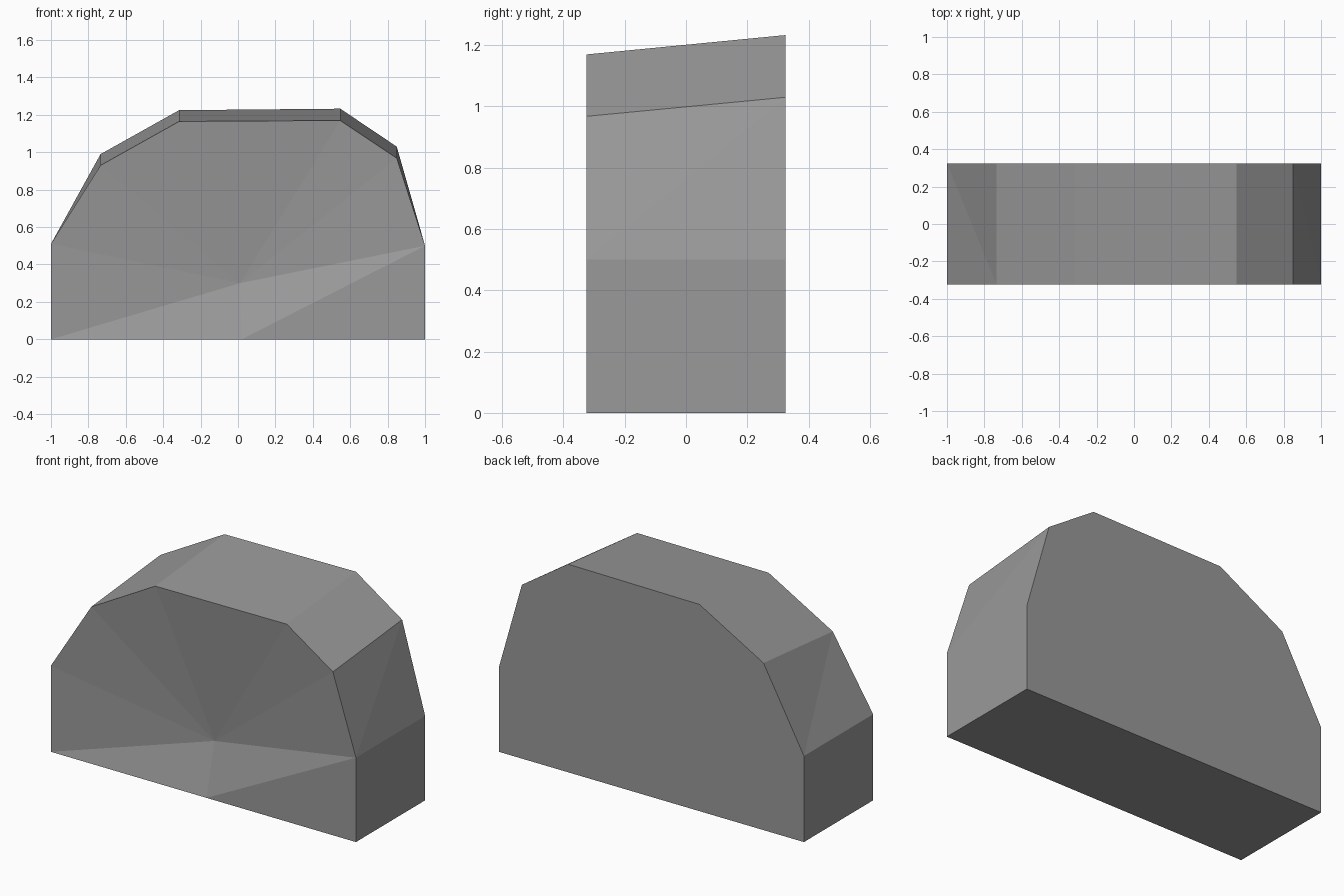
import bpy, bmesh

if "Cube" in bpy.data.objects:
    bpy.data.objects.remove(bpy.data.objects["Cube"])

HALF = 0.324          # half depth
DENT = (0.01, -0.234, 0.30)

# outline counter-clockwise seen from the front: x, front z, back z
outline = [(1.0, 0.0, 0.0), (1.0, 0.5, 0.5), (0.849, 0.968, 1.03),
           (0.547, 1.17, 1.233), (-0.315, 1.165, 1.225),
           (-0.735, 0.93, 0.99), (-1.0, 0.51, 0.51), (-1.0, 0.0, 0.0)]
n = len(outline)

bm = bmesh.new()
front = [bm.verts.new((x, -HALF, z)) for x, z, _ in outline]
back = [bm.verts.new((x, HALF, z)) for x, _, z in outline]
dent = bm.verts.new(DENT)
foot = bm.verts.new((0.02, -HALF, 0.0))

# flat back and underside
bm.faces.new(back)
bm.faces.new((front[0], foot, front[-1], back[-1], back[0]))

# sides and sloping top, with the twisted shoulders split into triangles
for i in range(n - 1):
    a, b, c, d = front[i], front[i + 1], back[i + 1], back[i]
    if i in (1, 5):
        bm.faces.new((a, b, c))
        bm.faces.new((a, c, d))
    else:
        bm.faces.new((a, b, c, d))

# dented front: fan around the recessed point, plus the flat lower right corner
for i in range(1, n - 1):
    bm.faces.new((front[i], front[i + 1], dent))
bm.faces.new((front[-1], foot, dent))
bm.faces.new((foot, front[1], dent))
bm.faces.new((foot, front[0], front[1]))

bmesh.ops.recalc_face_normals(bm, faces=bm.faces[:])
mesh = bpy.data.meshes.new("stone_block")
bm.to_mesh(mesh)
bm.free()

# dark grey stone
stone = bpy.data.materials.new("dark_stone")
stone.diffuse_color = (0.32, 0.32, 0.32, 1)
stone.use_nodes = True
stone.node_tree.nodes["Principled BSDF"].inputs["Base Color"].default_value = stone.diffuse_color
mesh.materials.append(stone)
bpy.context.collection.objects.link(bpy.data.objects.new("stone_block", mesh))
